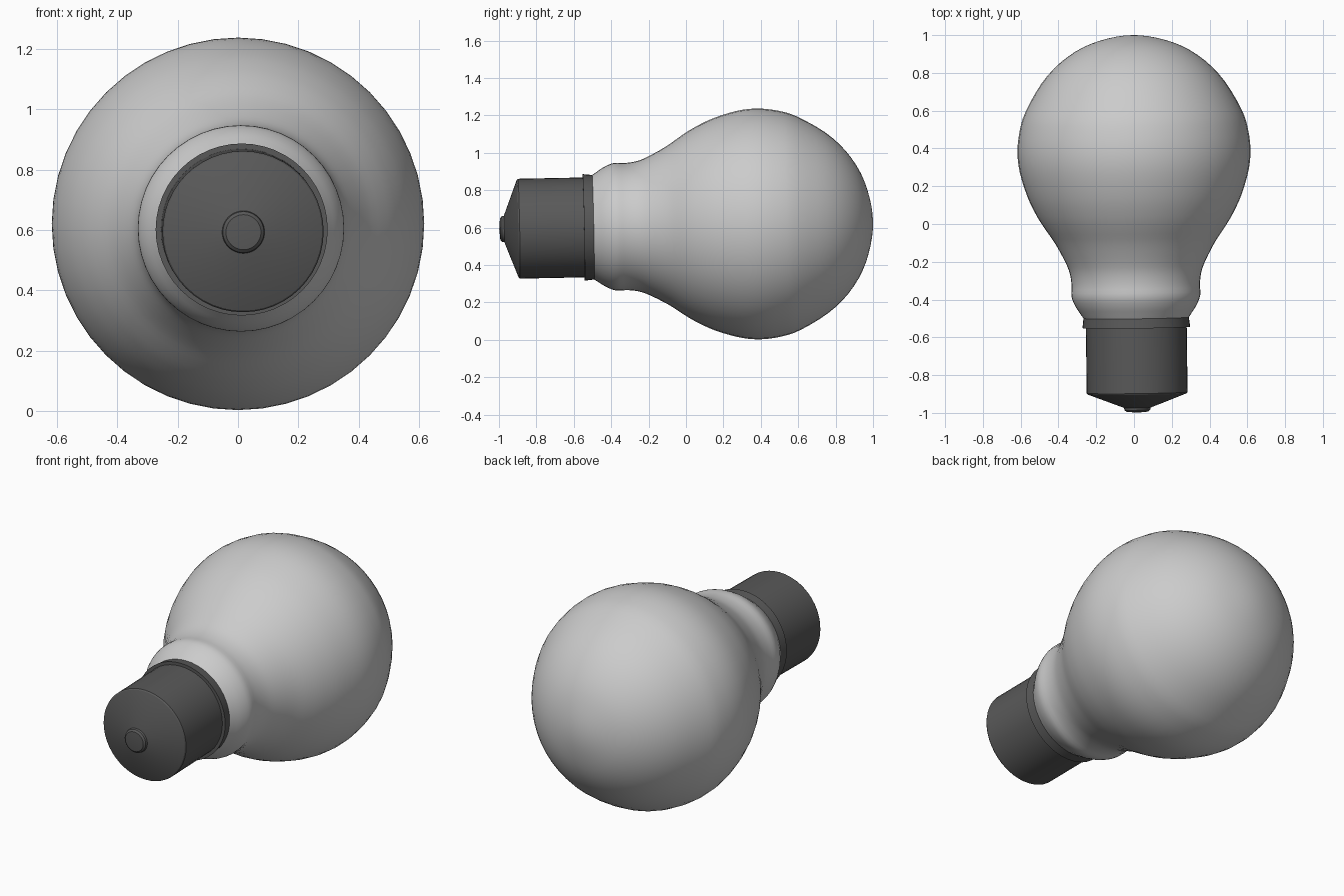
import bpy, bmesh, math
from mathutils import Vector, Matrix

if "Cube" in bpy.data.objects:
    bpy.data.objects.remove(bpy.data.objects["Cube"])

SIDES = 48
PIVOT = Vector((0, 0.39, 0.62))
# The bulb leans slightly: its axis drifts right and down towards the cap
AXIS = Vector((-0.013, 1, 0.02)).normalized()
TILT = Vector((0, 1, 0)).rotation_difference(AXIS).to_matrix().to_4x4()
PLACE = Matrix.Translation(PIVOT) @ TILT @ Matrix.Translation((0, -0.39, 0))


def smooth_profile(pts, steps=3):
    """Catmull-Rom interpolation through (y, radius) points."""
    p = [Vector(q) for q in pts]
    p = [Vector((p[1].x, -p[1].y))] + p + [2 * p[-1] - p[-2]]
    out = []
    for a, b, c, d in zip(p, p[1:], p[2:], p[3:]):
        for i in range(steps):
            t = i / steps
            out.append(0.5 * (2 * b + (c - a) * t + (2 * a - 5 * b + 4 * c - d) * t * t
                              + (3 * b - a - 3 * c + d) * t ** 3))
    out.append(p[-2])
    return out


def lathe(name, profile, material=None, closed=False):
    """Revolve (y, radius) points about the leaning bulb axis."""
    bm = bmesh.new()
    rings = []
    for y, r in profile:
        if r < 1e-5:
            rings.append([bm.verts.new((0, y, 0))] * SIDES)
        else:
            rings.append([bm.verts.new((r * math.cos(2 * math.pi * i / SIDES), y,
                                        r * math.sin(2 * math.pi * i / SIDES)))
                          for i in range(SIDES)])
    pairs = list(zip(rings, rings[1:]))
    if closed:
        pairs.append((rings[-1], rings[0]))
    for a, b in pairs:
        for i in range(SIDES):
            j = (i + 1) % SIDES
            bm.faces.new(list(dict.fromkeys((a[i], a[j], b[j], b[i]))))
    bmesh.ops.recalc_face_normals(bm, faces=bm.faces)
    bm.transform(PLACE)
    mesh = bpy.data.meshes.new(name)
    bm.to_mesh(mesh)
    bm.free()
    obj = bpy.data.objects.new(name, mesh)
    bpy.context.collection.objects.link(obj)
    if material:
        mesh.materials.append(material)
    bpy.ops.object.select_all(action='DESELECT')
    obj.select_set(True)
    bpy.context.view_layer.objects.active = obj
    bpy.ops.object.shade_smooth_by_angle(angle=math.radians(30))
    return obj


metal = bpy.data.materials.new("dark_metal")
metal.diffuse_color = (0.1, 0.1, 0.1, 1)
metal.use_nodes = True
metal.node_tree.nodes["Principled BSDF"].inputs["Base Color"].default_value = metal.diffuse_color

# Glass envelope: round head, waisted neck with a soft bulge
lathe("glass_bulb", smooth_profile([
    (1.0, 0), (0.985, 0.125), (0.94, 0.26), (0.86, 0.383), (0.75, 0.485),
    (0.6, 0.572), (0.5, 0.604), (0.39, 0.617), (0.28, 0.606), (0.15, 0.567),
    (0.05, 0.52), (-0.02, 0.477), (-0.1, 0.423), (-0.2, 0.37), (-0.26, 0.348),
    (-0.32, 0.34), (-0.38, 0.341), (-0.43, 0.322), (-0.47, 0.297), (-0.5, 0.277)]))

# Collar ring where glass meets cap
lathe("collar", [(-0.495, 0.26), (-0.495, 0.279), (-0.548, 0.285), (-0.548, 0.26)],
      metal, closed=True)

# Cap: straight sleeve with a conical end
lathe("cap", [(-0.5, 0), (-0.5, 0.267), (-0.893, 0.267), (-0.9, 0.262), (-0.974, 0.068),
              (-0.974, 0)], metal)

# Contact button at the tip
lathe("contact_tip", [(-0.965, 0), (-0.965, 0.072), (-0.985, 0.068), (-0.994, 0.058),
                      (-0.999, 0)], metal)
